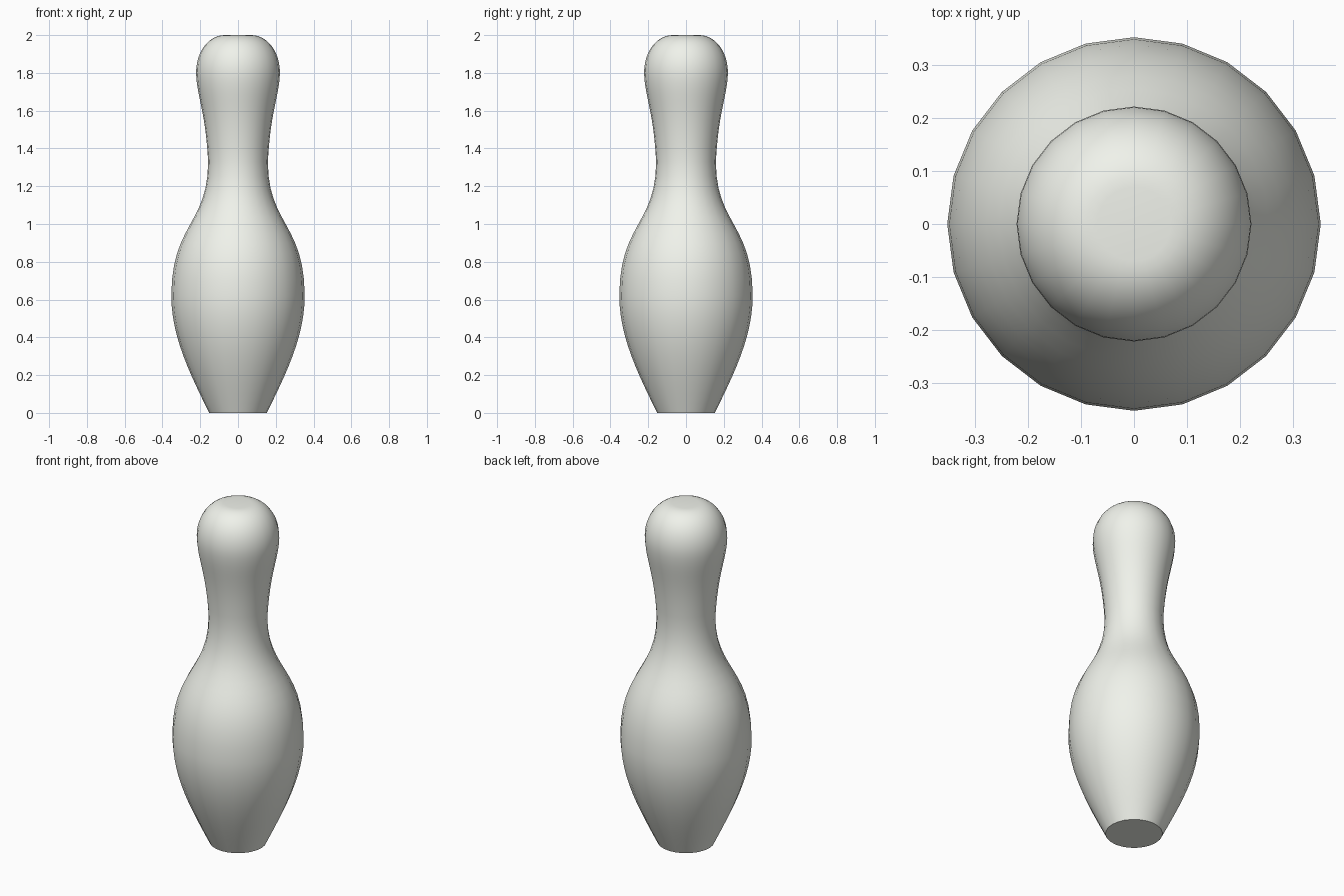
import bpy, bmesh, math
from mathutils import Vector
from mathutils.geometry import interpolate_bezier

if "Cube" in bpy.data.objects:
    bpy.data.objects.remove(bpy.data.objects["Cube"])

SIDES = 24

# Profile as bezier spans (radius, height): belly, shoulder, neck, head
spans = [
    ((0.153, 0), (0.25, 0.2), (0.353, 0.4), (0.353, 0.62)),
    ((0.353, 0.62), (0.353, 1.0), (0.158, 1.0), (0.158, 1.33)),
    ((0.158, 1.33), (0.172, 1.6), (0.219, 1.68), (0.222, 1.8)),
    ((0.222, 1.8), (0.222, 1.92), (0.15, 2.0), (0.07, 2.0)),
]
profile = []
for span in spans:
    pts = interpolate_bezier(*[Vector((r, 0, z)) for r, z in span], 13)
    profile += [(p.x, p.z) for p in (pts if not profile else pts[1:])]

# Lathe the profile into rings, then close base and crown
bm = bmesh.new()
rings = [[bm.verts.new((r * math.cos(math.tau * i / SIDES),
                        r * math.sin(math.tau * i / SIDES), z))
          for i in range(SIDES)] for r, z in profile]
crown = bm.verts.new((0, 0, 2))
for i in range(SIDES):
    j = (i + 1) % SIDES
    for low, high in zip(rings, rings[1:]):
        bm.faces.new((low[i], low[j], high[j], high[i]))
    bm.faces.new((rings[-1][i], rings[-1][j], crown))
bm.faces.new(rings[0][::-1])

mesh = bpy.data.meshes.new("pin_body")
bm.to_mesh(mesh)
bm.free()
pin = bpy.data.objects.new("pin_body", mesh)
bpy.context.collection.objects.link(pin)

# Off-white finish
white = bpy.data.materials.new("off_white")
white.diffuse_color = (0.87, 0.89, 0.83, 1)
white.use_nodes = True
white.node_tree.nodes["Principled BSDF"].inputs["Base Color"].default_value = white.diffuse_color
mesh.materials.append(white)

# Smooth sides with a crisp base edge
bpy.context.view_layer.objects.active = pin
pin.select_set(True)
bpy.ops.object.shade_smooth_by_angle(angle=math.radians(40))
